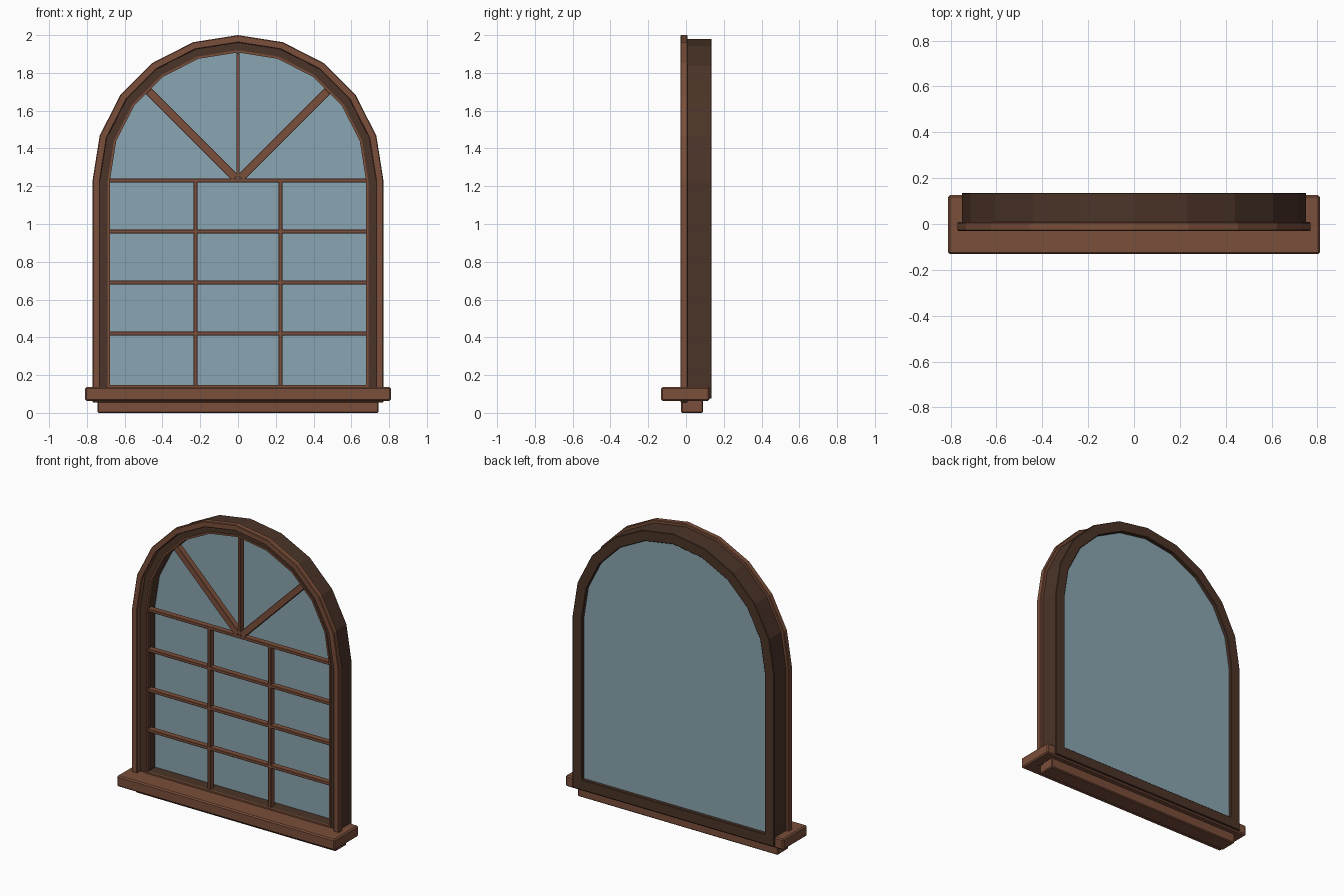
import bpy, bmesh, math
from mathutils import Matrix

if "Cube" in bpy.data.objects:
    bpy.data.objects.remove(bpy.data.objects["Cube"])

SPRING = 1.23   # height where the arch begins
SEGS = 10       # flat segments in the arch


def material(name, rgb):
    m = bpy.data.materials.new(name)
    m.diffuse_color = (*rgb, 1)
    m.use_nodes = True
    m.node_tree.nodes["Principled BSDF"].inputs["Base Color"].default_value = m.diffuse_color
    return m


WOOD = material("brown wood", (0.195, 0.077, 0.042))
DARK = material("dark wood", (0.070, 0.034, 0.021))
GLASS = material("blue grey glass", (0.255, 0.375, 0.44))


def finish(bm, name, mat, bevel=0):
    bmesh.ops.recalc_face_normals(bm, faces=bm.faces)
    me = bpy.data.meshes.new(name)
    bm.to_mesh(me)
    bm.free()
    me.materials.append(mat)
    ob = bpy.data.objects.new(name, me)
    bpy.context.collection.objects.link(ob)
    if bevel:
        b = ob.modifiers.new("bevel", 'BEVEL')
        b.width = bevel
        b.segments = 1
        b.limit_method = 'ANGLE'
        b.angle_limit = math.radians(40)
    return ob


def outline(r, bottom):
    """Arched window outline: semicircle on top of straight sides."""
    pts = [(r * math.cos(math.pi * i / SEGS), SPRING + r * math.sin(math.pi * i / SEGS))
           for i in range(SEGS + 1)]
    return pts + [(-r, bottom), (r, bottom)]


def arched_ring(name, r_out, r_in, bot_out, bot_in, y0, y1, mat, bevel=0):
    bm = bmesh.new()
    loops = [[bm.verts.new((x, y, z)) for x, z in outline(r, b)]
             for r, b, y in ((r_out, bot_out, y0), (r_in, bot_in, y0),
                             (r_in, bot_in, y1), (r_out, bot_out, y1))]
    n = len(loops[0])
    for k in range(4):
        a, b = loops[k], loops[(k + 1) % 4]
        for i in range(n):
            j = (i + 1) % n
            bm.faces.new((a[i], a[j], b[j], b[i]))
    return finish(bm, name, mat, bevel)


def box(name, size, loc, mat, bevel=0, tilt=0):
    bm = bmesh.new()
    bmesh.ops.create_cube(bm, size=1)
    m = Matrix.Translation(loc) @ Matrix.Rotation(tilt, 4, 'Y') @ Matrix.Diagonal((*size, 1))
    bm.transform(m)
    return finish(bm, name, mat, bevel)


# Arched casing, main frame and thin glazing bead
arched_ring("front_casing", 0.77, 0.73, 0.055, 0.095, -0.03, 0.008, WOOD, 0.004)
arched_ring("main_frame", 0.75, 0.68, 0.075, 0.145, 0.005, 0.136, DARK, 0.003)
arched_ring("glazing_bead", 0.69, 0.678, 0.135, 0.147, -0.002, 0.012, WOOD)

# Glass pane
bm = bmesh.new()
front = bm.faces.new([bm.verts.new((x, 0.09, z)) for x, z in outline(0.682, 0.143)])
ext = bmesh.ops.extrude_face_region(bm, geom=[front], use_keep_orig=True)
bmesh.ops.translate(bm, vec=(0, 0.022, 0),
                    verts=[v for v in ext["geom"] if isinstance(v, bmesh.types.BMVert)])
finish(bm, "glass_pane", GLASS)

# Glazing bars of the rectangular part
BAR_Y, BAR_D, BAR_W = 0.032, 0.04, 0.02
for i in range(4):
    box(f"horizontal_bar_{i + 1}", (1.36, BAR_D, BAR_W), (0, BAR_Y, 0.42 + 0.27 * i), WOOD, 0.002)
for i, x in enumerate((-0.225, 0.225)):
    box(f"vertical_bar_{i + 1}", (BAR_W, BAR_D, 1.085), (x, BAR_Y, 0.6875), WOOD, 0.002)

# Fan bars in the arch
box("fan_bar_centre", (0.018, BAR_D, 0.675), (0, BAR_Y, SPRING + 0.3375), WOOD, 0.002)
for side, name in ((-1, "left"), (1, "right")):
    a = side * math.pi / 4
    d = 0.345
    box(f"fan_bar_{name}", (0.042, BAR_D, 0.65),
        (d * math.sin(a), BAR_Y, SPRING + d * math.cos(a)), WOOD, 0.002, a)

# Sill and the apron under it
box("sill", (1.62, 0.257, 0.073), (0, -0.003, 0.1005), WOOD, 0.008)
box("apron", (1.49, 0.115, 0.07), (0, 0.032, 0.035), WOOD, 0.006)
